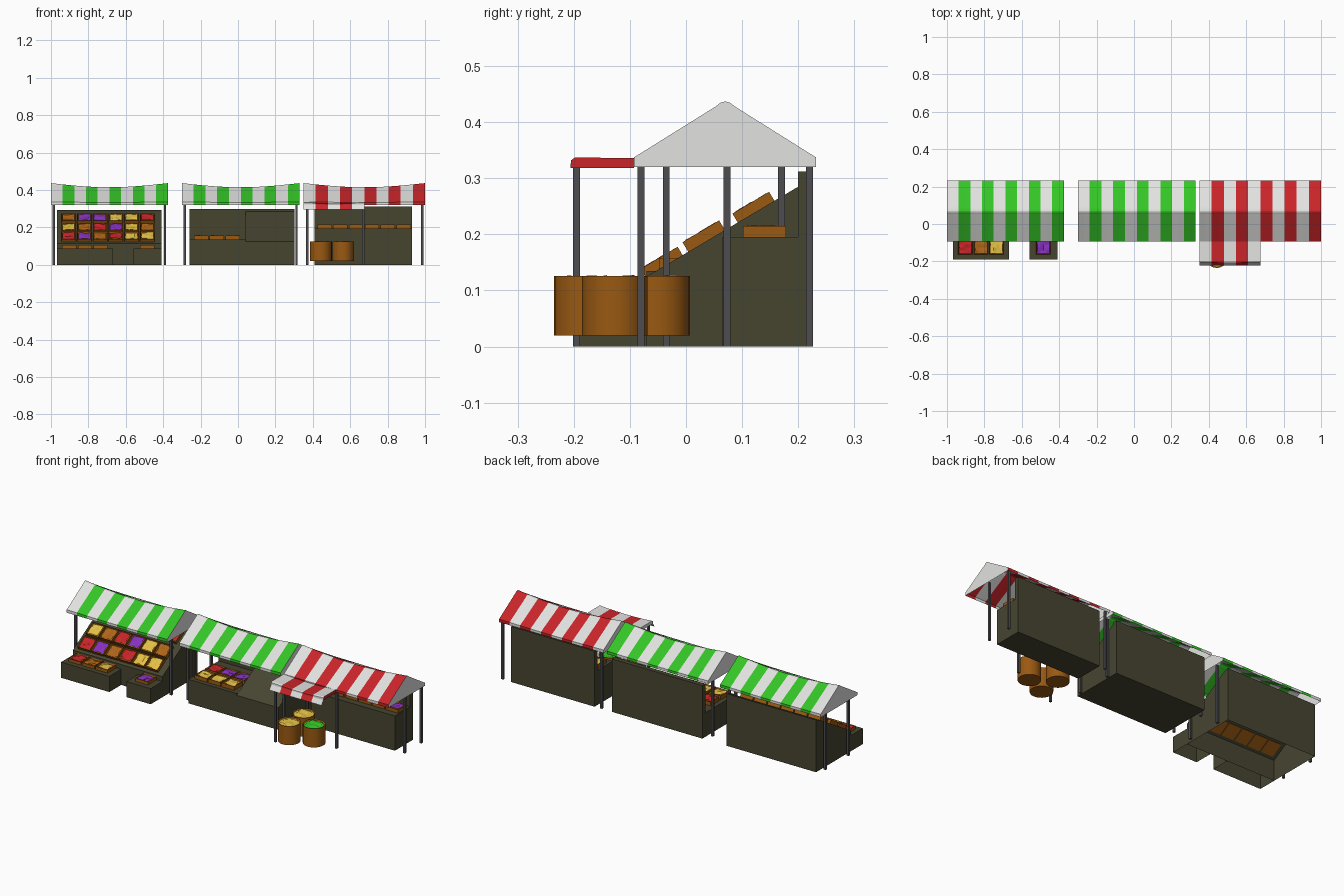
import bpy, bmesh, math, random
from mathutils import Matrix, Vector

if "Cube" in bpy.data.objects:
    bpy.data.objects.remove(bpy.data.objects["Cube"])

random.seed(4)


def mat(name, r, g, b):
    m = bpy.data.materials.new(name)
    m.diffuse_color = (r, g, b, 1)
    m.use_nodes = True
    m.node_tree.nodes["Principled BSDF"].inputs["Base Color"].default_value = m.diffuse_color
    return m


WHITE = mat("white cloth", .76, .76, .75)
GREEN = mat("green", .035, .56, .02)
RED = mat("red", .58, .018, .022)
OLIVE = mat("dark olive counter", .062, .059, .03)
WOOD = mat("crate wood", .32, .1, .006)
POST = mat("post grey", .075, .075, .08)
YELLOW = mat("yellow", .77, .53, .06)
PURPLE = mat("purple", .24, .03, .52)
ORANGE = mat("orange", .42, .13, .01)
COL = {"r": RED, "o": ORANGE, "y": YELLOW, "p": PURPLE, "g": GREEN}


def finish(name, bm, mats, normals=True):
    if normals:
        bmesh.ops.recalc_face_normals(bm, faces=bm.faces)
    me = bpy.data.meshes.new(name)
    bm.to_mesh(me)
    bm.free()
    for m in mats:
        me.materials.append(m)
    ob = bpy.data.objects.new(name, me)
    bpy.context.collection.objects.link(ob)
    return ob


def prism(name, x0, x1, profile, m, open_bottom=False):
    """Extrude a (y, z) profile along x."""
    bm = bmesh.new()
    a = [bm.verts.new((x0, y, z)) for y, z in profile]
    b = [bm.verts.new((x1, y, z)) for y, z in profile]
    bm.faces.new(a)
    bm.faces.new(b)
    n = len(profile)
    for i in range(n):
        j = (i + 1) % n
        bm.faces.new((a[i], a[j], b[j], b[i]))
    bmesh.ops.recalc_face_normals(bm, faces=bm.faces)
    if open_bottom:
        low = [f for f in bm.faces if f.normal.z < -.9]
        bmesh.ops.delete(bm, geom=low, context='FACES_ONLY')
    return finish(name, bm, [m], False)


def box(name, x0, x1, y0, y1, z0, z1, m, open_bottom=False):
    return prism(name, x0, x1, [(y0, z0), (y0, z1), (y1, z1), (y1, z0)], m, open_bottom)


def post(x, y):
    box("post", x - .006, x + .006, y - .006, y + .006, 0, .325, POST)


def lumpy(bm, mtx, lump):
    """Small uneven grid of produce, material slot 1."""
    old = set(bm.faces)
    g = bmesh.ops.create_grid(bm, x_segments=4, y_segments=4, size=.5)
    for v in g["verts"]:
        v.co.z += random.uniform(-lump, lump)
    bmesh.ops.transform(bm, matrix=mtx, verts=g["verts"])
    for f in bm.faces:
        if f not in old:
            f.material_index = 1


def crate(x, y, z, c, tilt=0):
    bm = bmesh.new()
    bmesh.ops.create_cube(bm, size=1, matrix=Matrix.Diagonal((.077, .076, .022, 1)))
    bm.normal_update()
    top = [f for f in bm.faces if f.normal.z > .9]
    bmesh.ops.inset_region(bm, faces=top, thickness=.006)
    bmesh.ops.translate(bm, verts=top[0].verts[:], vec=(0, 0, -.01))
    bmesh.ops.recalc_face_normals(bm, faces=bm.faces)
    lumpy(bm, Matrix.Translation((0, 0, .008)) @ Matrix.Diagonal((.064, .063, 1, 1)), .004)
    ob = finish("produce_crate", bm, [WOOD, COL[c]], False)
    ob.matrix_world = Matrix.Translation((x, y, z)) @ Matrix.Rotation(tilt, 4, 'X')


def barrel(x, y, c):
    bm = bmesh.new()
    bmesh.ops.create_cone(bm, cap_ends=True, segments=24, radius1=.058, radius2=.058,
                          depth=.106, matrix=Matrix.Translation((x, y, .073)))
    bm.normal_update()
    top = [f for f in bm.faces if f.normal.z > .9]
    bmesh.ops.inset_region(bm, faces=top, thickness=.006)
    bmesh.ops.translate(bm, verts=top[0].verts[:], vec=(0, 0, -.005))
    top[0].material_index = 1
    lumpy(bm, Matrix.Translation((x, y, .124)) @ Matrix.Diagonal((.07, .07, 1, 1)), .004)
    ob = finish("barrel", bm, [WOOD, COL[c]], False)
    for p in ob.data.polygons:
        p.use_smooth = p.material_index == 0 and abs(p.normal.z) < .5


def striped(name, x0, x1, n, profile, sag, zlow, colour, end_faces):
    """Striped cloth following a (y, z) profile, sagging in the middle."""
    bm = bmesh.new()
    sub = 2
    ztop = max(z for _, z in profile)
    rows = []
    for i in range(n * sub + 1):
        t = i / (n * sub)
        rows.append([bm.verts.new((x0 + (x1 - x0) * t, y,
                     z - sag * math.sin(math.pi * t) * max(0, (z - zlow) / (ztop - zlow))))
                     for y, z in profile])
    for i in range(n * sub):
        for j in range(len(profile) - 1):
            f = bm.faces.new((rows[i][j], rows[i + 1][j], rows[i + 1][j + 1], rows[i][j + 1]))
            f.material_index = (i // sub) % 2
    # end panels
    for k, r in zip(end_faces, (rows[0], rows[-1])):
        f = bm.faces.new(r)
        f.material_index = k
    finish(name, bm, [WHITE, colour])


# main roofs
ROOF = [(-.093, .32), (-.093, .337), (.053, .428), (.062, .435), (.07, .437),
        (.078, .435), (.087, .428), (.232, .337), (.232, .32)]
for x0, x1, c in ((-1, -.375, GREEN), (-.3, .33, GREEN), (.35, 1, RED)):
    striped("striped_roof", x0, x1, 10, ROOF, .022, .32, c, (0, 0))

# small front awning with a hanging flap
striped("front_awning", .35, .675, 5,
        [(-.093, .318), (-.093, .336), (-.198, .337), (-.205, .332), (-.206, .318)],
        .008, .318, RED, (0, 1))
bm = bmesh.new()
for i in range(5):
    xa, xb = .35 + .065 * i, .415 + .065 * i
    f = bm.faces.new([bm.verts.new(p) for p in ((xa, -.206, .32), (xb, -.206, .32),
                                               (xb, -.222, .295), (xa, -.222, .295))])
    f.material_index = i % 2
finish("awning_flap", bm, [WHITE, RED])

# posts
for x in (-.985, -.39, -.285, .313):
    for y in (-.035, .17):
        post(x, y)
for x, y in ((.985, .073), (.985, .22), (.67, -.08), (.37, -.195), (.37, .22)):
    post(x, y)

# left stall: sloped display and two low steps
WEDGE = [(-.085, 0), (-.085, .115), (.2, .285), (.226, .293), (.226, 0)]
prism("sloped_counter", -.967, -.41, WEDGE, OLIVE, True)
box("low_step", -.967, -.667, -.19, -.085, 0, .088, OLIVE, True)
box("low_step", -.56, -.41, -.19, -.085, 0, .088, OLIVE, True)
SLOPE = math.atan2(.17, .285)
for y, z, cols in ((-.042, .149, "rporyy"), (.032, .196, "yorpyo"), (.121, .247, "oppyyr")):
    for i, c in enumerate(cols):
        crate(-.905 + .084 * i, y, z, c, SLOPE)
for x, c in ((-.902, "r"), (-.818, "o"), (-.735, "y"), (-.485, "p")):
    crate(x, -.125, .095, c)

# middle stall: low table on the left, sloped counter on the right, back panel
box("low_table", -.26, .04, -.07, .2, 0, .135, OLIVE)
prism("sloped_counter", .04, .302, [(-.07, 0), (-.07, .125), (.2, .285), (.2, 0)], OLIVE)
box("back_panel", -.26, .302, .2, .226, 0, .298, OLIVE)
for y, cols in ((-.01, "yyy"), (.08, "rpp")):
    for i, c in enumerate(cols):
        crate(-.197 + .084 * i, y, .147, c)

# right stall: table with back panel and barrels
box("table", .41, .93, .065, .2, 0, .195, OLIVE)
box("back_panel", .41, .93, .2, .226, 0, .312, OLIVE)
for i, c in enumerate("yrogyp"):
    crate(.463 + .0845 * i, .14, .204, c)
for x, y, c in ((.443, -.177, "y"), (.562, -.127, "g"), (.445, -.051, "y")):
    barrel(x, y, c)
